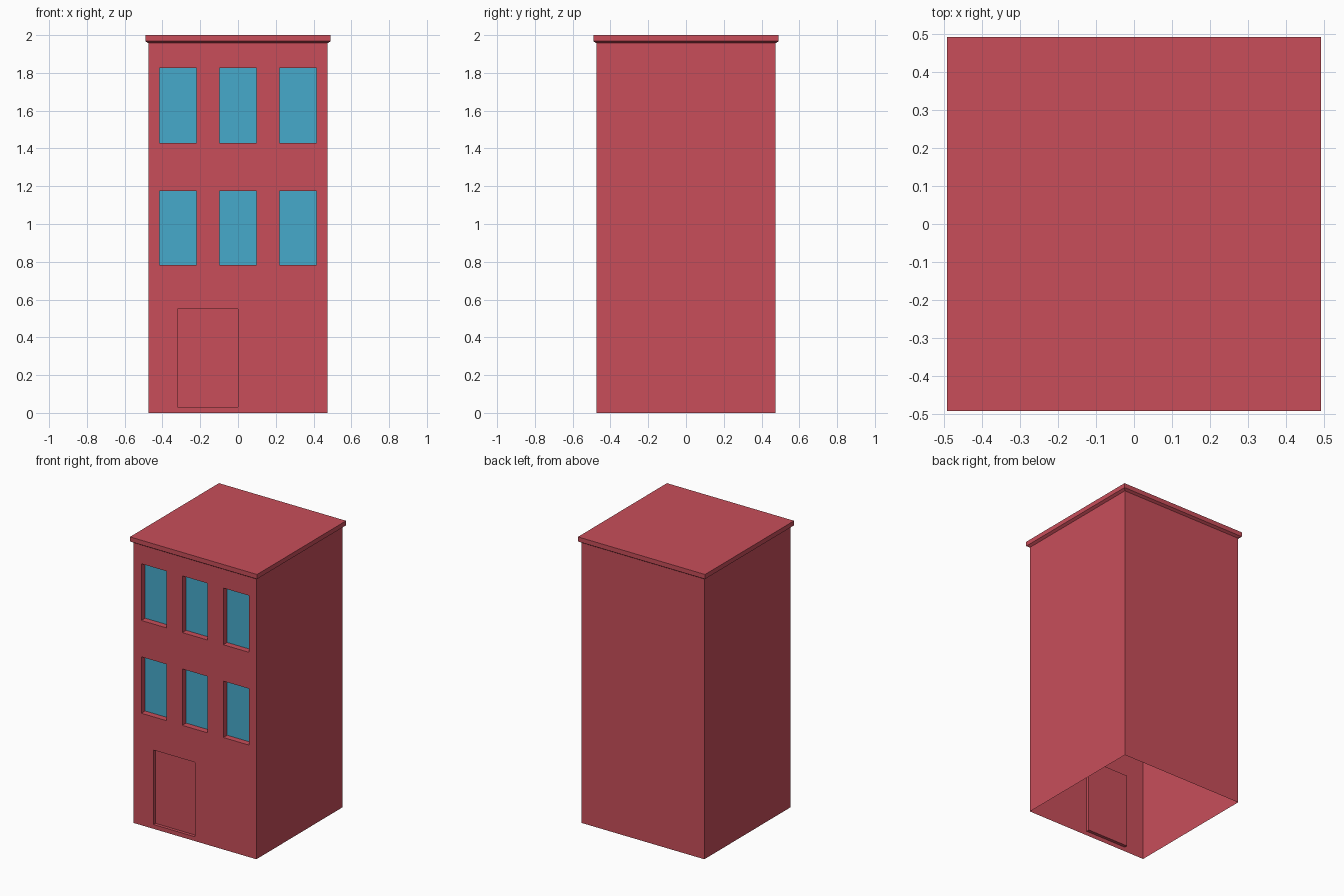
import bpy, bmesh

if "Cube" in bpy.data.objects:
    bpy.data.objects.remove(bpy.data.objects["Cube"])

def material(name, rgb):
    m = bpy.data.materials.new(name)
    m.diffuse_color = (*rgb, 1)
    m.use_nodes = True
    m.node_tree.nodes["Principled BSDF"].inputs["Base Color"].default_value = m.diffuse_color
    return m

red = material("brick red", (0.578, 0.076, 0.102))
blue = material("window blue", (0.061, 0.402, 0.597))

W = 0.474                       # half width of the walls
TOP = 1.957                     # top of the walls
bm = bmesh.new()

def face(points, mat=0):
    f = bm.faces.new([bm.verts.new(p) for p in points])
    f.material_index = mat

def rect(x0, x1, z0, z1, y):
    return [(x0, y, z0), (x1, y, z0), (x1, y, z1), (x0, y, z1)]

# Walls (open underneath), sloped cornice and flat roof, as square rings
def ring(h, z):
    return [(-h, -h, z), (h, -h, z), (h, h, z), (-h, h, z)]

rings = [ring(W, 0), ring(W, TOP), ring(0.491, 1.968), ring(0.491, 2.0)]
for level, (a, b) in enumerate(zip(rings, rings[1:])):
    for i in range(4):
        if level == 0 and i == 0:
            continue            # the front wall is built with openings
        j = (i + 1) % 4
        face([a[i], a[j], b[j], b[i]])
face(rings[-1])

# Openings: x0, x1, z0, z1, depth, material
openings = [(-0.321, 0.0, 0.03, 0.55, 0.022, 0)]            # door
for z0, z1 in ((0.782, 1.176), (1.43, 1.826)):              # windows
    for cx in (-0.317, 0, 0.317):
        openings.append((cx - 0.098, cx + 0.098, z0, z1, 0.042, 1))

# Front wall cells around the openings
xs = sorted({-W, W} | {o[k] for o in openings for k in (0, 1)})
zs = sorted({0, TOP} | {o[k] for o in openings for k in (2, 3)})
for x0, x1 in zip(xs, xs[1:]):
    for z0, z1 in zip(zs, zs[1:]):
        cx, cz = (x0 + x1) / 2, (z0 + z1) / 2
        if not any(o[0] < cx < o[1] and o[2] < cz < o[3] for o in openings):
            face(rect(x0, x1, z0, z1, -W))

# Recessed panes and door panel with their reveals
for x0, x1, z0, z1, depth, mat in openings:
    outer = rect(x0, x1, z0, z1, -W)
    inner = rect(x0, x1, z0, z1, -W + depth)
    face(inner, mat)
    for i in range(4):
        j = (i + 1) % 4
        face([outer[i], outer[j], inner[j], inner[i]])

bmesh.ops.remove_doubles(bm, verts=bm.verts, dist=0.0001)
mesh = bpy.data.meshes.new("building")
bm.to_mesh(mesh)
bm.free()
mesh.materials.append(red)
mesh.materials.append(blue)
obj = bpy.data.objects.new("building", mesh)
bpy.context.collection.objects.link(obj)
